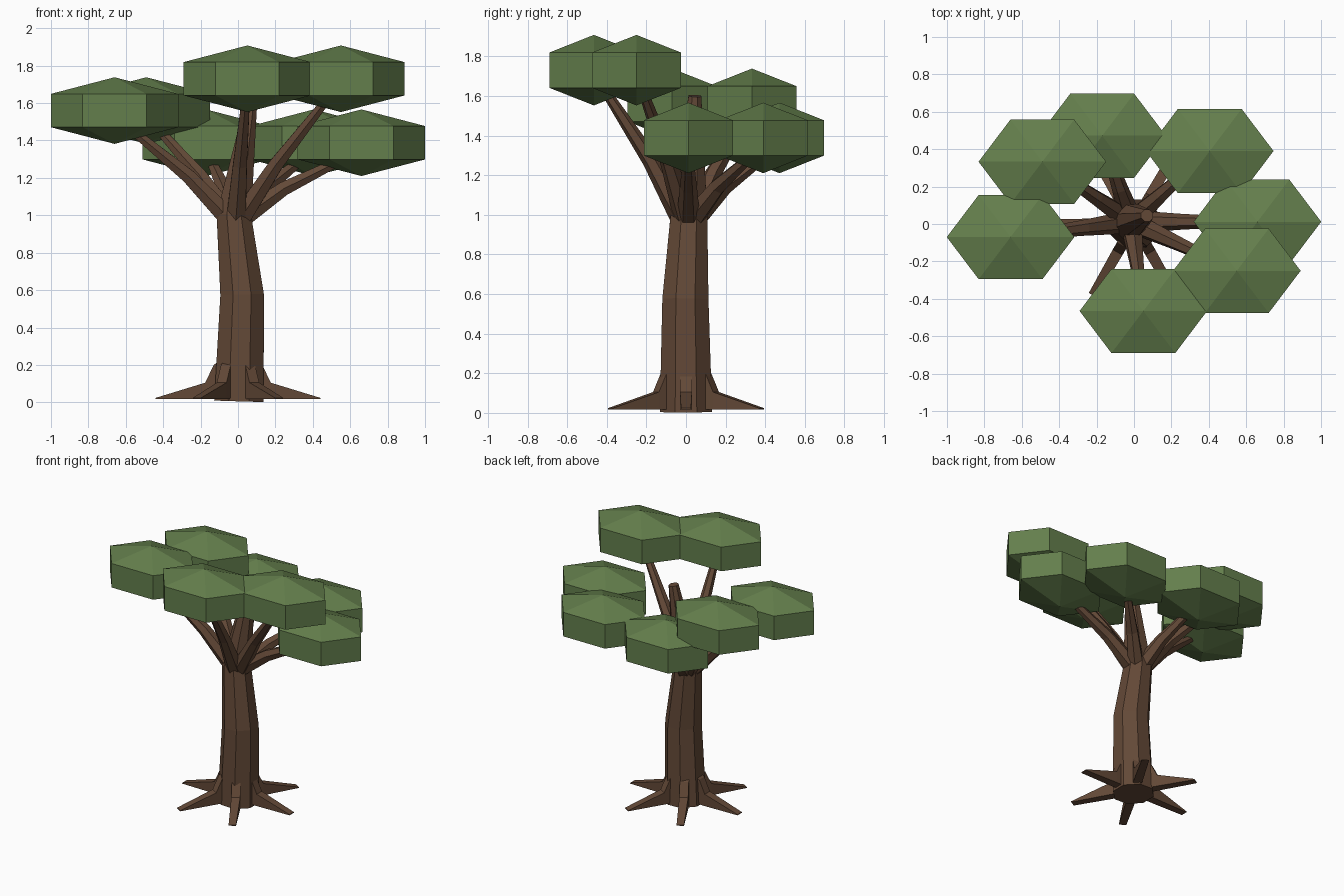
import bpy, bmesh, math
from mathutils import Vector

if "Cube" in bpy.data.objects:
    bpy.data.objects.remove(bpy.data.objects["Cube"])


def material(name, color):
    m = bpy.data.materials.new(name)
    m.diffuse_color = (*color, 1)
    m.use_nodes = True
    m.node_tree.nodes["Principled BSDF"].inputs["Base Color"].default_value = m.diffuse_color
    return m


BARK = material("bark brown", (0.125, 0.066, 0.038))
LEAF = material("leaf green", (0.127, 0.212, 0.073))


def finish(name, bm, mat):
    bmesh.ops.recalc_face_normals(bm, faces=bm.faces[:])
    me = bpy.data.meshes.new(name)
    bm.to_mesh(me)
    bm.free()
    me.materials.append(mat)
    ob = bpy.data.objects.new(name, me)
    bpy.context.collection.objects.link(ob)
    return ob


def skin(bm, rings):
    """Bridge equal rings of points and cap both ends."""
    loops = [[bm.verts.new(p) for p in ring] for ring in rings]
    n = len(loops[0])
    for a, b in zip(loops, loops[1:]):
        for i in range(n):
            j = (i + 1) % n
            bm.faces.new((a[i], a[j], b[j], b[i]))
    bm.faces.new(loops[0])
    bm.faces.new(loops[-1])


def tube(name, path, radii, sides):
    """Tapered faceted tube along a path."""
    pts = [Vector(p) for p in path]
    rings = []
    for k, (p, r) in enumerate(zip(pts, radii)):
        t = (pts[min(k + 1, len(pts) - 1)] - pts[max(k - 1, 0)]).normalized()
        u = Vector((0, 1, 0)).cross(t).normalized()
        v = t.cross(u)
        ring = []
        for i in range(sides):
            a = 2 * math.pi * (i + 0.5) / sides
            ring.append(p + r * (math.cos(a) * u + math.sin(a) * v))
        rings.append(ring)
    bm = bmesh.new()
    skin(bm, rings)
    return finish(name, bm, BARK)


# Trunk with a bend and a thin broken leader on top
tube("trunk",
     [(0.005, 0, 0.006), (0.022, -0.003, 0.575), (-0.022, 0.015, 1.0), (0.07, 0.045, 1.6)],
     [0.143, 0.126, 0.1, 0.035], 8)

# Six flared roots, flat underneath
for k in range(6):
    a = math.radians(60 * k)
    out, side = Vector((math.cos(a), math.sin(a), 0)), Vector((-math.sin(a), math.cos(a), 0))
    rings = []
    for r, w, top in [(0.07, 0.03, 0.24), (0.13, 0.03, 0.2), (0.175, 0.03, 0.105), (0.44, 0.025, 0.024)]:
        rings.append([out * r + side * s * w + Vector((0, 0, z))
                      for s, z in ((-1, 0.018), (1, 0.018), (1, top), (-1, top))])
    bm = bmesh.new()
    skin(bm, rings)
    finish(f"root_{k + 1}", bm, BARK)

# Leaf clumps: six-sided squashed lumps, each on its own bent branch
clumps = [(0.05, -0.465, 1.73), (0.55, -0.25, 1.73), (0.66, 0.012, 1.388),
          (0.405, 0.39, 1.388), (-0.17, 0.472, 1.388), (-0.49, 0.333, 1.56),
          (-0.66, -0.07, 1.56)]
for k, c in enumerate(clumps):
    c = Vector(c)
    bm = bmesh.new()
    for z in (-0.178, 0.178):
        bm.verts.new(c + Vector((0, 0, z)))
    for z in (-0.089, 0.089):
        for i in range(6):
            a = math.radians(60 * i)
            bm.verts.new(c + Vector((0.341 * math.cos(a), 0.26 * math.sin(a), z)))
    bmesh.ops.convex_hull(bm, input=bm.verts[:])
    bmesh.ops.dissolve_limit(bm, angle_limit=0.01, verts=bm.verts[:], edges=bm.edges[:])
    finish(f"leaf_clump_{k + 1}", bm, LEAF)

    base = Vector((-0.015, 0.012, 0.98))
    flat = (c - base) * Vector((1, 1, 0))
    start = base + flat.normalized() * 0.03
    end = c - Vector((0, 0, 0.06)) - flat * 0.06
    mid = start.lerp(end, 0.38) + Vector((0, 0, 0.03))
    tube(f"branch_{k + 1}", [start, mid, end], [0.06, 0.043, 0.022], 6)
